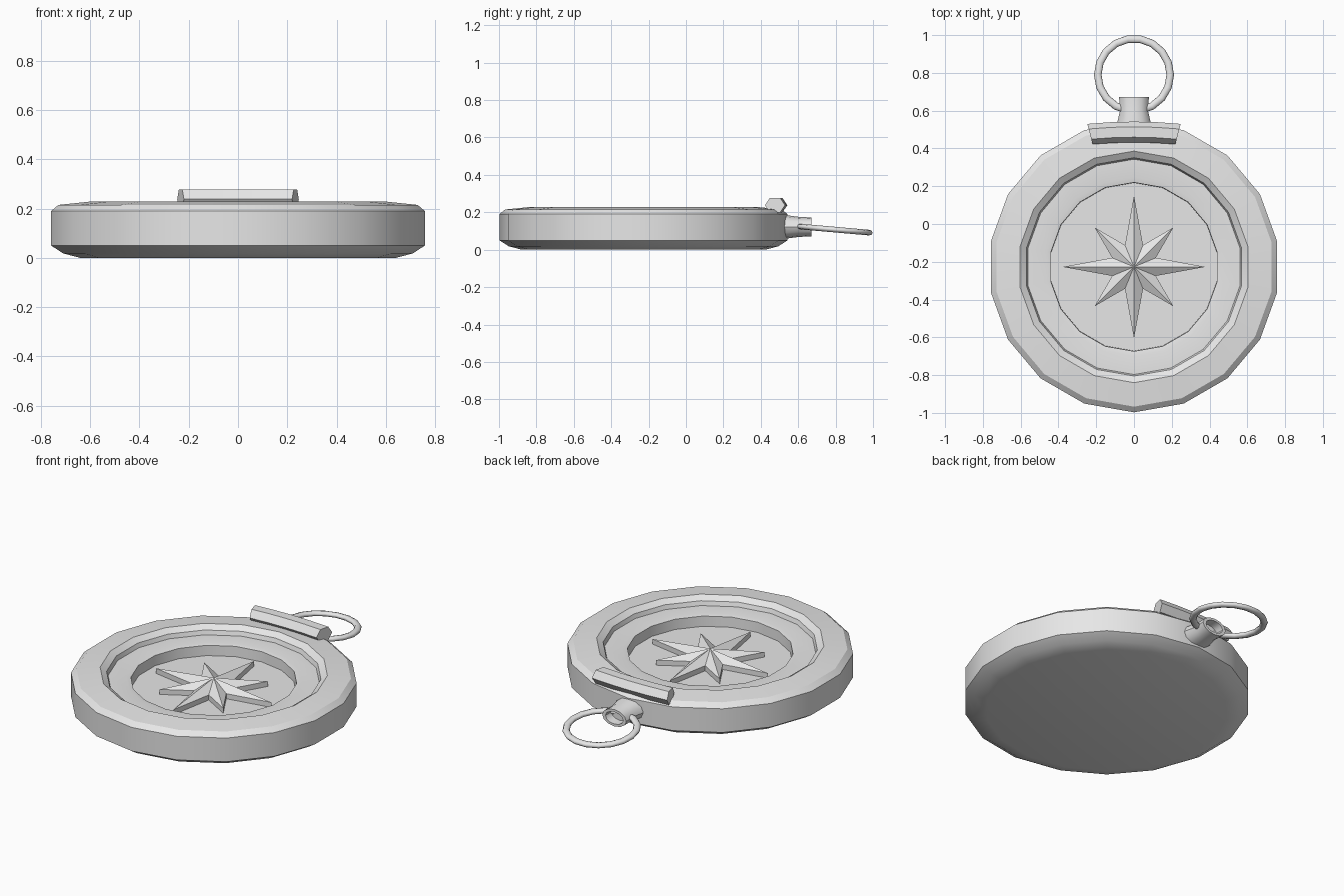
import bpy, bmesh
from math import sin, cos, pi, radians
from mathutils import Vector

cube = bpy.data.objects.get("Cube")
if cube:
    bpy.data.objects.remove(cube)

CENTRE_Y = -0.227
SIDES = 18

metal = bpy.data.materials.new("light_grey_metal")
metal.use_nodes = True
metal.diffuse_color = (0.8, 0.8, 0.8, 1)
metal.node_tree.nodes["Principled BSDF"].inputs["Base Color"].default_value = (0.8, 0.8, 0.8, 1)


def finish(obj, name, angle=30):
    obj.name = obj.data.name = name
    obj.data.materials.append(metal)
    bpy.ops.object.select_all(action="DESELECT")
    obj.select_set(True)
    bpy.context.view_layer.objects.active = obj
    bpy.ops.object.shade_smooth_by_angle(angle=radians(angle))


def loft(name, rings, apex=None, angle=30):
    """Skin a list of equal rings; close the end flat or to a point."""
    bm = bmesh.new()
    loops = [[bm.verts.new(p) for p in ring] for ring in rings]
    n = len(loops[0])
    for a, b in zip(loops, loops[1:]):
        for i in range(n):
            j = (i + 1) % n
            bm.faces.new((a[i], a[j], b[j], b[i]))
    bm.faces.new(loops[0])
    if apex:
        tip = bm.verts.new(apex)
        for i in range(n):
            bm.faces.new((loops[-1][i], loops[-1][(i + 1) % n], tip))
    else:
        bm.faces.new(loops[-1])
    bmesh.ops.recalc_face_normals(bm, faces=bm.faces)
    mesh = bpy.data.meshes.new(name)
    bm.to_mesh(mesh)
    bm.free()
    obj = bpy.data.objects.new(name, mesh)
    bpy.context.collection.objects.link(obj)
    finish(obj, name, angle)


def level_ring(radii, z):
    """Horizontal ring around the case centre, starting at the front."""
    n = len(radii)
    return [Vector((r * sin(2 * pi * i / n), CENTRE_Y - r * cos(2 * pi * i / n), z))
            for i, r in enumerate(radii)]


# Case: underside, wall, rim, stepped bezel and sunken dial
case_profile = [(0.65, 0), (0.72, 0.018), (0.77, 0.05), (0.77, 0.19), (0.74, 0.215),
                (0.613, 0.228), (0.578, 0.205), (0.57, 0.18), (0.473, 0.18),
                (0.447, 0.175), (0.445, 0.115)]
loft("case", [level_ring([r] * SIDES, z) for r, z in case_profile])

# Eight-pointed star, alternating long and short points
star_radii = [0.378, 0.125, 0.295, 0.125] * 4
loft("dial_star", [level_ring(star_radii, z) for z in (0.114, 0.145)],
     apex=(0, CENTRE_Y, 0.19), angle=25)

# Hinge: six-sided bar bowed along the rim, with slanted ends
hinge = []
for t in (-1, -0.5, 0, 0.5, 1):
    ring = []
    for k in range(6):
        dy, dz = 0.055 * cos(k * pi / 3), 0.046 * sin(k * pi / 3)
        x = t * (0.233 + 0.25 * dy)
        ring.append((x, 0.487 - 0.2 * x * x + dy, 0.238 + dz))
    hinge.append(ring)
loft("hinge_bar", hinge, angle=35)

# Stem: flared oval tube with a recessed end
stem_profile = [(0.48, 0.092, 0.064), (0.54, 0.088, 0.062), (0.60, 0.074, 0.054),
                (0.672, 0.079, 0.05), (0.672, 0.058, 0.036), (0.62, 0.055, 0.034)]
loft("stem", [[(w * cos(k * pi / 6), y, 0.122 + h * sin(k * pi / 6)) for k in range(12)]
              for y, w, h in stem_profile], angle=35)

# Hanging ring, drooping slightly at its far end
bpy.ops.mesh.primitive_torus_add(major_segments=18, minor_segments=8, major_radius=0.192,
                                 minor_radius=0.02, location=(0, 0.79, 0.108),
                                 rotation=(radians(-5), 0, radians(0)))
hanging_ring = bpy.context.object
hanging_ring.scale.z = 0.75
finish(hanging_ring, "hanging_ring", 50)
